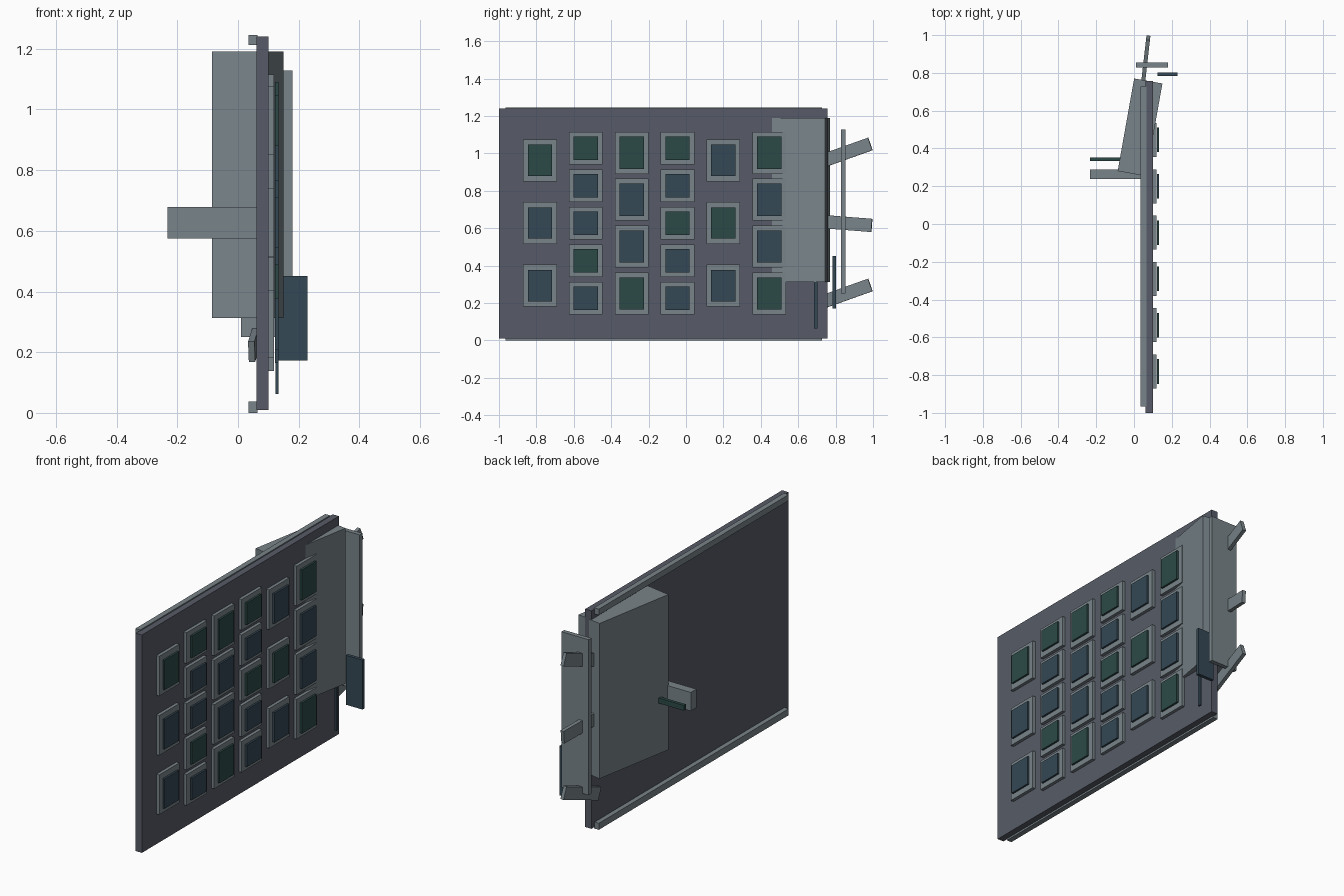
import bpy
from math import radians

if "Cube" in bpy.data.objects:
    bpy.data.objects.remove(bpy.data.objects["Cube"])


def material(name, rgb):
    m = bpy.data.materials.new(name)
    m.diffuse_color = (*rgb, 1)
    m.use_nodes = True
    m.node_tree.nodes["Principled BSDF"].inputs["Base Color"].default_value = m.diffuse_color
    return m


HULL = material("dark_hull", (0.095, 0.105, 0.135))
TRIM = material("grey_trim", (0.19, 0.23, 0.25))
BLUE = material("blue_glass", (0.035, 0.065, 0.09))
GREEN = material("green_glass", (0.025, 0.068, 0.062))


def box(name, center, size, mat, rot=(0, 0, 0)):
    x, y, z = (s / 2 for s in size)
    verts = [(a, b, c) for a in (-x, x) for b in (-y, y) for c in (-z, z)]
    faces = [(0, 1, 3, 2), (4, 6, 7, 5), (0, 4, 5, 1),
             (2, 3, 7, 6), (0, 2, 6, 4), (1, 5, 7, 3)]
    me = bpy.data.meshes.new(name)
    me.from_pydata(verts, [], faces)
    me.materials.append(mat)
    ob = bpy.data.objects.new(name, me)
    ob.location = center
    ob.rotation_euler = [radians(r) for r in rot]
    bpy.context.collection.objects.link(ob)
    return ob


def span(name, xs, ys, zs, mat):
    """Axis-aligned box given by its min/max on each axis."""
    box(name, [sum(r) / 2 for r in (xs, ys, zs)],
        [r[1] - r[0] for r in (xs, ys, zs)], mat)


# main wall panel with rails along its back edges
span("main_panel", (0.061, 0.10), (-1.0, 0.757), (0.01, 1.24), HULL)
span("bottom_rail", (0.035, 0.065), (-0.966, 0.728), (0.0, 0.037), TRIM)
span("top_rail", (0.035, 0.065), (-0.966, 0.728), (1.212, 1.246), TRIM)

# window columns, colours listed from top to bottom
COLUMNS = ["GBB", "GBBGB", "GBBG", "GBGBB", "BGB", "GBBG"]
LAYOUT = {3: (0.963, 0.335, 0.225, 0.168),
          4: (1.003, 0.2505, 0.225, 0.172),
          5: (1.028, 0.2005, 0.175, 0.124)}   # top z, step, frame, glass
for i, colours in enumerate(COLUMNS):
    y = -0.781 + 0.2452 * i
    top, step, frame_h, glass_h = LAYOUT[len(colours)]
    for j, c in enumerate(colours):
        z = top - step * j
        box(f"window_frame_{i}_{j}", (0.106, y, z), (0.024, 0.18, frame_h), TRIM)
        box(f"window_glass_{i}_{j}", (0.128, y, z), (0.011, 0.13, glass_h),
            GREEN if c == "G" else BLUE)

# slanted housing passing through the panel
box("slanted_housing", (0.032, 0.512, 0.752), (0.152, 0.498, 0.877), TRIM,
    (0, 0, -10.1))

# tilted arms at the end
for k, (z, tilt) in enumerate([(1.003, 19.5), (0.626, -4.5), (0.249, 19.5)]):
    box(f"end_arm_{k}", (0.06, 0.852, z), (0.021, 0.285, 0.071), TRIM,
        (tilt, 0, -6.5))

# upright plates and slim bar at the end
span("end_plate", (0.01, 0.18), (0.829, 0.854), (0.25, 1.128), TRIM)
span("end_glass", (0.125, 0.229), (0.784, 0.803), (0.172, 0.451), BLUE)
span("slim_bar", (0.124, 0.134), (0.685, 0.703), (0.063, 0.345), BLUE)

# fin and rod on the back
span("back_fin", (-0.232, 0.065), (0.238, 0.288), (0.574, 0.679), TRIM)
span("back_rod", (-0.232, -0.05), (0.333, 0.351), (0.60, 0.63), GREEN)
